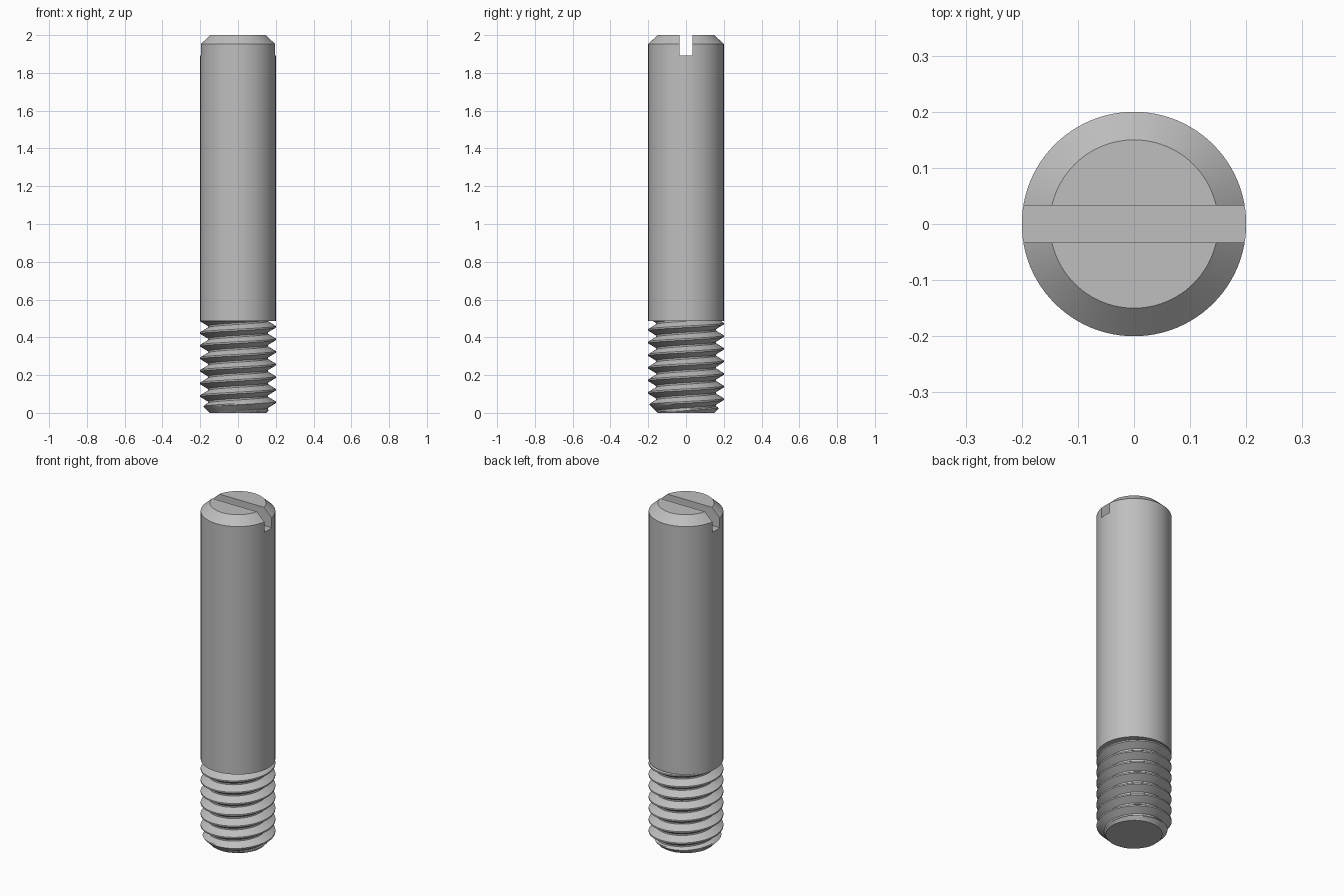
import bpy, bmesh, math
from mathutils import Vector

cube = bpy.data.objects.get("Cube")
if cube:
    bpy.data.objects.remove(cube, do_unlink=True)

R, TIP, TOP = 0.2, 0.15, 2.0
JOINT, PITCH, ROOT = 0.487, 1 / 15, 0.159
SEG = 96

steel = bpy.data.materials.new("grey steel")
steel.use_nodes = True
colour = (0.52, 0.52, 0.52, 1)
steel.diffuse_color = colour
steel.node_tree.nodes["Principled BSDF"].inputs["Base Color"].default_value = colour


def add_object(name, bm):
    bmesh.ops.recalc_face_normals(bm, faces=bm.faces)
    mesh = bpy.data.meshes.new(name)
    bm.to_mesh(mesh)
    bm.free()
    mesh.materials.append(steel)
    obj = bpy.data.objects.new(name, mesh)
    bpy.context.collection.objects.link(obj)
    return obj


def shade(obj):
    bpy.ops.object.select_all(action='DESELECT')
    obj.select_set(True)
    bpy.context.view_layer.objects.active = obj
    bpy.ops.object.shade_smooth_by_angle(angle=math.radians(30))


# Plain shaft with a chamfered top
bm = bmesh.new()
rings = []
for r, z in [(R, JOINT), (R, TOP - 0.047), (TIP, TOP)]:
    rings.append([bm.verts.new((r * math.cos(math.tau * i / SEG),
                                r * math.sin(math.tau * i / SEG), z)) for i in range(SEG)])
for low, high in zip(rings, rings[1:]):
    for i in range(SEG):
        j = (i + 1) % SEG
        bm.faces.new((low[i], low[j], high[j], high[i]))
bm.faces.new(rings[0][::-1])
bm.faces.new(rings[-1])
shaft = add_object("shaft", bm)

# Screwdriver slot cut across the top
bm = bmesh.new()
bmesh.ops.create_cube(bm, size=1)
bmesh.ops.scale(bm, verts=bm.verts, vec=(1, PITCH, 0.4))
bmesh.ops.translate(bm, verts=bm.verts, vec=(0, 0, 1.893 + 0.2))
cutter = add_object("slot_cutter", bm)
cutter.hide_render = True
slot = shaft.modifiers.new("slot", 'BOOLEAN')
slot.operation = 'DIFFERENCE'
slot.solver = 'EXACT'
slot.object = cutter
bpy.context.view_layer.objects.active = shaft
bpy.ops.object.modifier_apply(modifier=slot.name)
bpy.data.objects.remove(cutter, do_unlink=True)
shade(shaft)

# Right-handed helical thread: profile points as (fraction of pitch, radius)
crest, root = 1 / 16, 1 / 16
profile = [(-crest, R), (crest, R)]
for k in range(1, 5):
    profile.append((crest + (0.5 - root - crest) * k / 4, R + (ROOT - R) * k / 4))
for k in range(4):
    profile.append((0.5 + root + (0.5 - root - crest) * k / 4, ROOT + (R - ROOT) * k / 4))

bm = bmesh.new()
columns = []
for i in range(SEG + 1):
    a = math.tau * i / SEG
    column = []
    for turn in range(-2, 9):
        for f, r in profile:
            z = 0.056 + PITCH * (turn + f + i / SEG)
            r = min(r, max(TIP + z, TIP))      # lead-in chamfer
            column.append(bm.verts.new((r * math.cos(a), r * math.sin(a), z)))
    columns.append(column)
for c, d in zip(columns, columns[1:]):
    for k in range(len(c) - 1):
        bm.faces.new((c[k], d[k], d[k + 1], c[k + 1]))
bmesh.ops.remove_doubles(bm, verts=bm.verts, dist=1e-5)

# Trim the thread flat at both ends and cap it
for z, n in ((0, -1), (JOINT, 1)):
    geom = bm.verts[:] + bm.edges[:] + bm.faces[:]
    cut = bmesh.ops.bisect_plane(bm, geom=geom, dist=1e-6, plane_co=Vector((0, 0, z)),
                                 plane_no=Vector((0, 0, n)), clear_outer=True)
    rim = [e for e in cut["geom_cut"] if isinstance(e, bmesh.types.BMEdge)]
    bmesh.ops.contextual_create(bm, geom=rim)
thread = add_object("thread", bm)
shade(thread)
